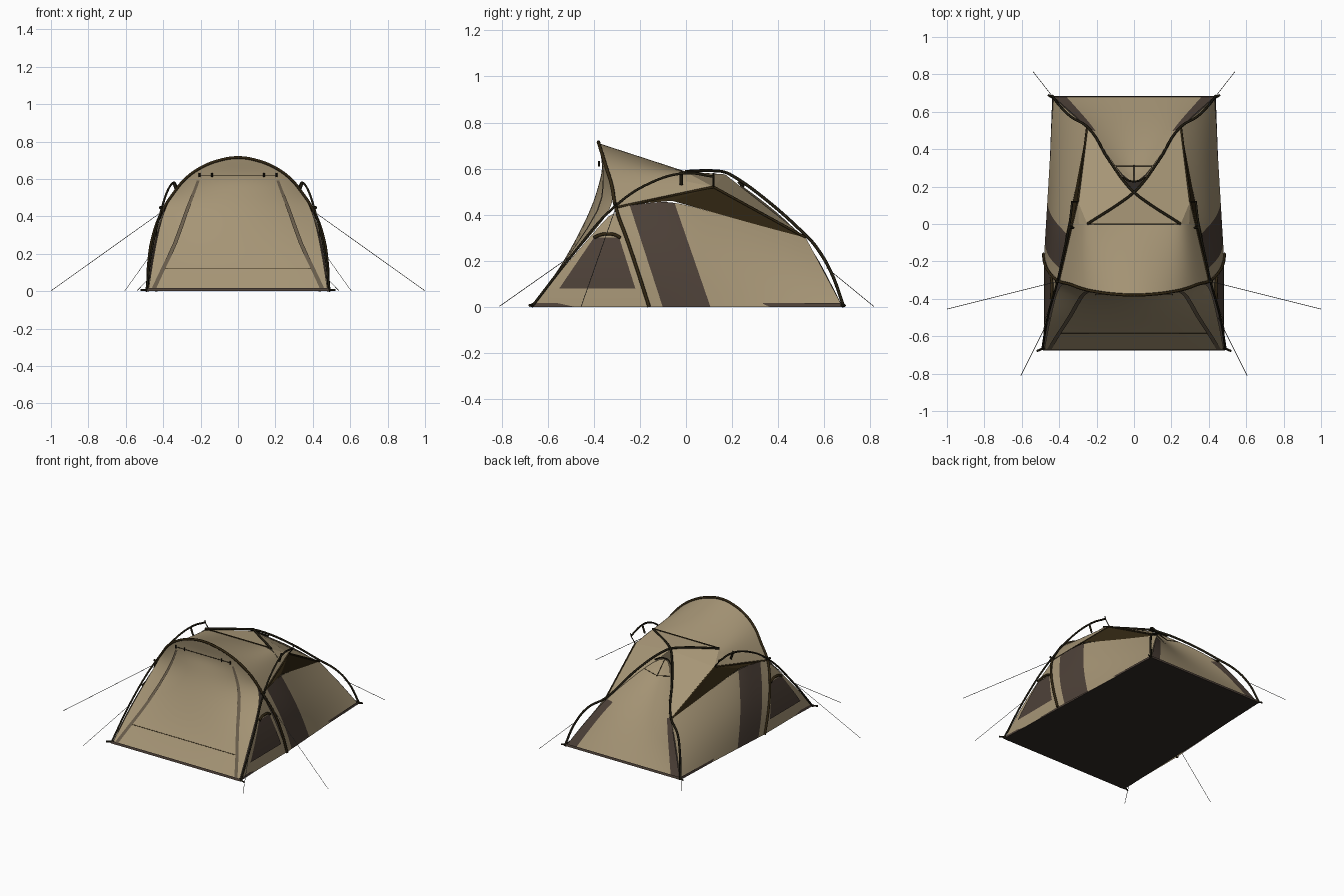
import bpy, bmesh, math
from mathutils import Vector

if "Cube" in bpy.data.objects:
    bpy.data.objects.remove(bpy.data.objects["Cube"])


def material(name, r, g, b):
    m = bpy.data.materials.new(name)
    m.use_nodes = True
    m.diffuse_color = (r, g, b, 1)
    node = m.node_tree.nodes["Principled BSDF"]
    node.inputs["Base Color"].default_value = (r, g, b, 1)
    node.inputs["Roughness"].default_value = 0.9
    return m


SAND = material("sand fabric", .38, .30, .18)
BROWN = material("brown fabric", .075, .053, .04)
DARK = material("dark lining", .03, .019, .006)
POLE = material("pole black", .014, .011, .005)
FLOOR = material("floor black", .03, .023, .018)
ZIP = material("zip taupe", .14, .108, .07)
ROPE = material("rope grey", .09, .09, .085)


def sheet(name, faces, mats, slots=None, smooth=0, mirror=True):
    """Mesh from lists of corner points, turned outward, mirrored on x."""
    bm = bmesh.new()
    for k, pts in enumerate(faces):
        f = bm.faces.new([bm.verts.new(p) for p in pts])
        f.material_index = slots[k] if slots else 0
        f.smooth = smooth > 0
    bmesh.ops.remove_doubles(bm, verts=bm.verts, dist=1e-4)
    bm.normal_update()
    for f in bm.faces:
        if f.normal.dot(f.calc_center_median() - Vector((0, 0, .2))) < 0:
            f.normal_flip()
    me = bpy.data.meshes.new(name)
    bm.to_mesh(me)
    bm.free()
    for m in mats:
        me.materials.append(m)
    ob = bpy.data.objects.new(name, me)
    bpy.context.collection.objects.link(ob)
    if mirror:
        ob.modifiers.new("mirror", 'MIRROR')
    if smooth:
        sub = ob.modifiers.new("smooth", 'SUBSURF')
        sub.levels = sub.render_levels = smooth
        sub.boundary_smooth = 'PRESERVE_CORNERS'
    return ob


def patch(name, rows, mats, rule=None, smooth=0):
    """Grid of points as a sheet; rule(row, column) gives the colour slot."""
    faces, slots = [], []
    for i in range(len(rows) - 1):
        for j in range(len(rows[0]) - 1):
            quad = [rows[i][j], rows[i][j + 1], rows[i + 1][j + 1], rows[i + 1][j]]
            pts = [p for k, p in enumerate(quad) if (Vector(p) - Vector(quad[k - 1])).length > 1e-4]
            if len(pts) > 2:
                faces.append(pts)
                slots.append(rule(i, j) if rule else 0)
    return sheet(name, faces, mats, slots, smooth)


def tube(name, paths, radius, mat, smooth=True, both=True):
    cu = bpy.data.curves.new(name, 'CURVE')
    cu.dimensions = '3D'
    cu.bevel_depth = radius
    cu.bevel_resolution = 1 if smooth else 0
    cu.resolution_u = 6
    cu.use_fill_caps = True
    for path in paths:
        for side in ((1, -1) if both else (1,)):
            pts = [(x * side, y, z) for x, y, z in path]
            sp = cu.splines.new('BEZIER' if smooth else 'POLY')
            if smooth:
                sp.bezier_points.add(len(pts) - 1)
                for bp, p in zip(sp.bezier_points, pts):
                    bp.co = p
                    bp.handle_left_type = bp.handle_right_type = 'AUTO'
            else:
                sp.points.add(len(pts) - 1)
                for sp_pt, p in zip(sp.points, pts):
                    sp_pt.co = (*p, 1)
    cu.materials.append(mat)
    ob = bpy.data.objects.new(name, cu)
    bpy.context.collection.objects.link(ob)


def mix(a, b, t):
    return tuple(Vector(a).lerp(Vector(b), t))


def arch_y(z):
    return -.16 - .22 * z / .715


# Key points of the left half
CROSS = (.4, -.305, .43)
TIP = (.3, .12, .52)
BACK = (.25, .52, .30)
HUB = (0, .17, .575)
FRONT_FOOT, ARCH_FOOT, BACK_FOOT = (.48, -.67, 0), (.48, -.16, 0), (.43, .68, 0)
arch = [(x, arch_y(z), z) for x, z in
        [(0, .715), (.1, .70), (.2, .66), (.28, .602), (.34, .53)]] + [CROSS]

# Front wall, hollow towards the arch
edges = [FRONT_FOOT, (.462, -.575, .12), (.44, -.47, .25)] + arch[::-1]
centres = [(-.67, 0), (-.58, .12), (-.5, .25), (-.41, .43), (-.38, .53),
           (-.366, .58), (-.364, .62), (-.372, .67), (arch[0][1], .715)]


def front_point(row, t, out=0):
    e, (cy, cz) = edges[row], centres[row]
    return (e[0] * t, cy + (e[1] - cy) * t * t - out, cz + (e[2] - cz) * t * t)


patch("front_wall", [[front_point(i, t) for t in (0, .25, .5, .75, 1)]
                     for i in range(len(edges))], [SAND], smooth=2)
zip_t = [.95, .87, .76, .69, .69, .76]
patch("front_zip_strip", [[front_point(i, t - .025, .006), front_point(i, t + .025, .006)]
                          for i, t in enumerate(zip_t)], [ZIP], smooth=1)
tube("front_door_seams", [[(0, -.376, .62), (.2, -.376, .62)],
                          [(0, -.584, .12), (.39, -.584, .12)]], .002, DARK, False)
tube("front_toggles", [[(x, -.378, .61), (x, -.378, .632)] for x in (.14, .205)], .005, POLE, False)

# Roof from the arch back to the ridge seam
eave_mid = mix(CROSS, TIP, .72)
seam = [(0, 0, .587), (.085, 0, .587), (.17, 0, .587), (.25, 0, .585), (.295, 0, .545), eave_mid]
patch("roof", [[mix(a, b, k / 4) for a, b in zip(arch, seam)] for k in range(5)], [SAND], smooth=2)
sheet("roof_rear", [[seam[0], seam[3], HUB], [seam[3], TIP, HUB], [HUB, TIP, BACK],
                    [seam[3], seam[4], TIP], [seam[4], eave_mid, TIP]], [SAND])

# Back wall with brown edge strips
back_edges = [HUB, (.125, .345, .455), BACK, (.34, .60, .16), BACK_FOOT]
back_mid = [HUB, (0, .345, .405), (0, .485, .25), (0, .585, .125), (0, .68, 0)]
back_rows = []
for e, c in zip(back_edges, back_mid):
    back_rows.append([(e[0] * t, c[1] + (e[1] - c[1]) * t * t, c[2] + (e[2] - c[2]) * t * t)
                      for t in (0, .3, .6, .86, 1)])
patch("back_wall", back_rows, [SAND, BROWN], lambda i, j: int(j == 3 and i > 1), smooth=2)

# Side wall with a slanted brown stripe
columns = [0, .06, .18, .305, .5, .75, 1]
wall_top = [CROSS, (.39, -.25, .44), (.38, -.16, .452), (.365, -.06, .46),
            (.33, .1, .415), (.29, .31, .355), BACK]
side_rows = []
for v in (0, .25, .5, .75, 1):
    row = []
    for s, top in zip(columns, wall_top):
        x, y, z = mix(mix(ARCH_FOOT, BACK_FOOT, s), top, v)
        row.append((x + .025 * math.sin(math.pi * v) * (1 - s * .7), y, z))
    side_rows.append(row)
patch("side_wall", side_rows, [SAND, BROWN], lambda i, j: int(j in (1, 2)), smooth=2)

# Dark lining between the side wall and the eave
sheet("eave_lining", [[TIP, a, b] for a, b in zip(wall_top, wall_top[1:])], [DARK])


# Front side panel with its window
def side_x(z):
    return .48 - .08 * (z / .43) ** 1.6


panel = []
for k in range(7):
    z = .43 * k / 6
    y0 = -.67 + .365 * (z / .43) ** 1.05
    y1 = -.16 - .145 * z / .43
    panel.append([(side_x(z), y0 + (y1 - y0) * t, z) for t in (0, .5, 1)])
patch("front_side_panel", panel, [SAND], smooth=1)
window = []
for k in range(6):
    u = k / 5
    z = .08 + .22 * u
    window.append([(side_x(z) + .005, y, z) for y in (-.55 + .15 * u, -.22 - .07 * u)])
patch("side_window", window, [BROWN])
tube("window_hood", [[(side_x(z) + .008, y, z) for y, z in
                      [(-.40, .30), (-.37, .313), (-.34, .316), (-.31, .313), (-.285, .30)]]],
     .008, DARK)

# Groundsheet with a brown skirt
ground = [(.487, -.675), (.437, .685), (-.437, .685), (-.487, -.675)]
low = [(x, y, 0) for x, y in ground]
high = [(x * .992, y * .994, .016) for x, y in ground]
sheet("groundsheet", [low] + [[low[k - 1], low[k], high[k], high[k - 1]] for k in range(4)],
      [FLOOR, BROWN], [0, 1, 1, 1, 1], mirror=False)

# Poles: arch, front diagonals and rear crossing pair
leg = [CROSS, (.452, -.255, .29), (.474, -.208, .15), ARCH_FOOT]
half = arch[:-1] + [(x + .004, y, z) for x, y, z in leg]
whole = [(-x, y, z) for x, y, z in half[:0:-1]] + half
tube("arch_pole", [whole], .008, DARK, both=False)
tube("side_pole", [[(.49, -.67, 0), (.46, -.49, .23), (.41, -.31, .435), (.375, -.15, .54),
                    (.345, 0, .58), (.33, .12, .565)]], .006, POLE)
tube("rear_pole", [[(.437, .685, 0), (.395, .63, .15), (.335, .572, .25), (.25, .52, .31),
                    (.13, .335, .475), (.03, .2, .57), (0, .17, .584), (-.05, .13, .59),
                    (-.25, 0, .588)]], .007, POLE)
tube("ridge_seam", [[(-.25, 0, .59), (.25, 0, .59)]], .004, DARK, False, False)
tube("eave_trim", [[CROSS, TIP], [TIP, BACK]], .006, DARK, False)
tube("eave_strut", [[(.335, .12, .58), (.33, .12, .56), TIP]], .004, POLE, False)

# Small fittings: hub vent, pole clips and corner tabs
tube("hub_vent_hood", [[(-.06, .25, .525), (-.03, .232, .537), (0, .228, .54),
                        (.03, .232, .537), (.06, .25, .525)]], .005, POLE, both=False)
tube("hub_vent_seam", [[(-.095, .31, .452), (.095, .31, .475)][1:] + [(0, .31, .452)],
                       [(0, .225, .54), (0, .315, .45)]], .002, DARK, False)
tube("pole_clips", [[(.385, -.3, .43), (.42, -.31, .45)],
                    [(.325, -.02, .53), (.345, -.02, .585)]], .008, POLE, False)
tube("corner_tabs", [[(.475, -.66, .008), (.52, -.68, .006)],
                     [(.425, .67, .008), (.46, .69, .006)]], .006, POLE, False)

# Guy ropes
tube("guy_ropes", [[CROSS, (1, -.455, .002)],
                   [(.45, -.5, .22), (.605, -.81, .002)],
                   [(.38, .61, .17), (.54, .815, .002)]], .0015, ROPE, False)
